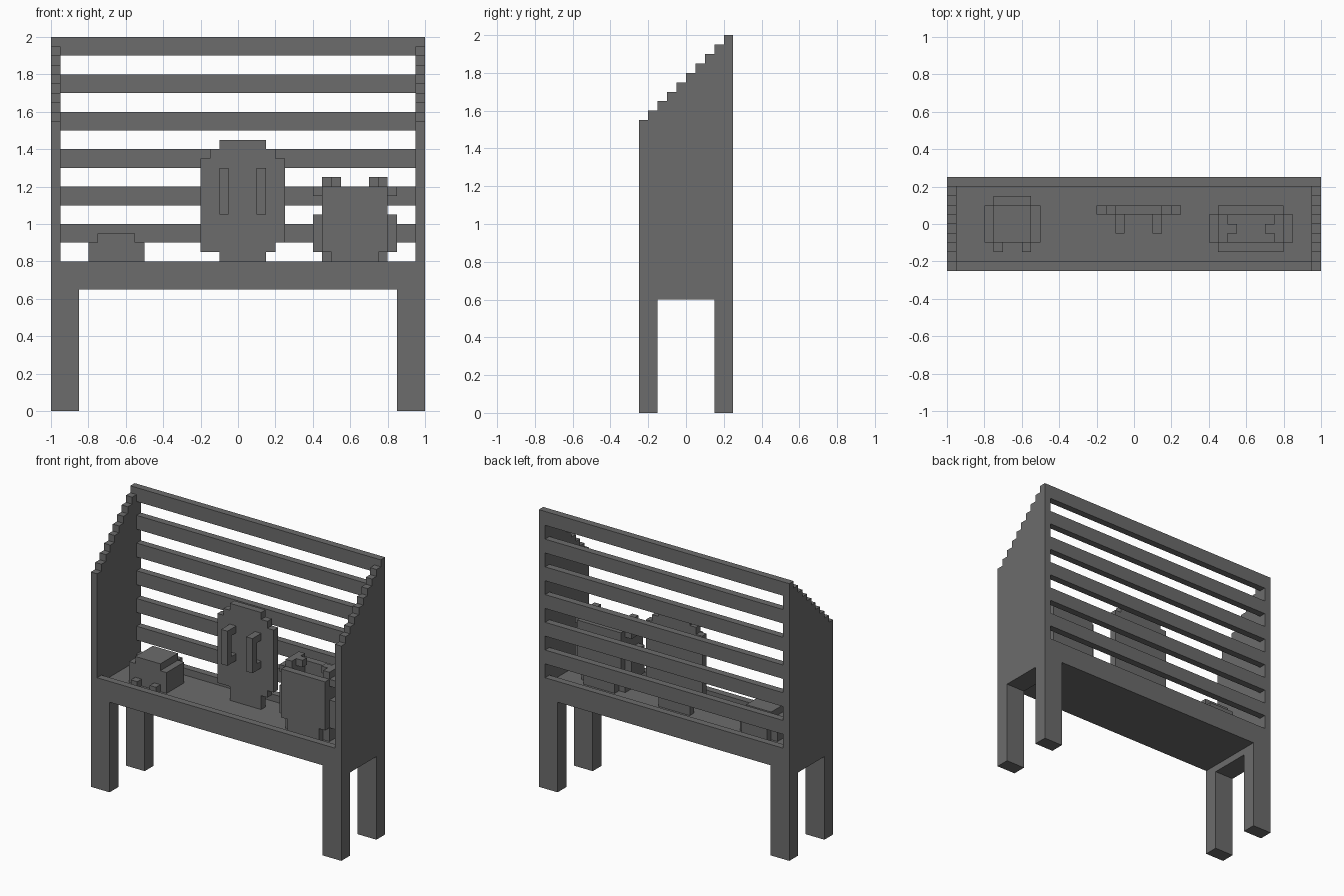
import bpy, bmesh, math

if "Cube" in bpy.data.objects:
    bpy.data.objects.remove(bpy.data.objects["Cube"])

U = 0.05  # block size: every part sits on this grid

grey = bpy.data.materials.new("dark_grey")
grey.diffuse_color = (0.15, 0.15, 0.15, 1)
grey.use_nodes = True
grey.node_tree.nodes["Principled BSDF"].inputs["Base Color"].default_value = grey.diffuse_color

SIDES = [((1, 0, 0), [(1, 0, 0), (1, 1, 0), (1, 1, 1), (1, 0, 1)]),
         ((-1, 0, 0), [(0, 0, 0), (0, 0, 1), (0, 1, 1), (0, 1, 0)]),
         ((0, 1, 0), [(0, 1, 0), (0, 1, 1), (1, 1, 1), (1, 1, 0)]),
         ((0, -1, 0), [(0, 0, 0), (1, 0, 0), (1, 0, 1), (0, 0, 1)]),
         ((0, 0, 1), [(0, 0, 1), (1, 0, 1), (1, 1, 1), (0, 1, 1)]),
         ((0, 0, -1), [(0, 0, 0), (0, 1, 0), (1, 1, 0), (1, 0, 0)])]


def part(name, *boxes):
    """Merge grid boxes (x0, x1, y0, y1, z0, z1) into one clean outer shell."""
    cells = {(x, y, z) for a, b, c, d, e, f in boxes
             for x in range(a, b) for y in range(c, d) for z in range(e, f)}
    bm = bmesh.new()
    verts = {}

    def vert(p):
        if p not in verts:
            verts[p] = bm.verts.new([v * U for v in p])
        return verts[p]

    for c in cells:
        for n, quad in SIDES:
            if tuple(c[i] + n[i] for i in range(3)) not in cells:
                bm.faces.new([vert(tuple(c[i] + q[i] for i in range(3))) for q in quad])
    bmesh.ops.dissolve_limit(bm, angle_limit=math.radians(1),
                             verts=bm.verts[:], edges=bm.edges[:])
    me = bpy.data.meshes.new(name)
    bm.to_mesh(me)
    bm.free()
    me.materials.append(grey)
    ob = bpy.data.objects.new(name, me)
    bpy.context.collection.objects.link(ob)
    return ob


def mirror(b, centre2=0):
    """The box and its mirror image; centre2 is twice the mirror plane's x."""
    return [b, (centre2 - b[1], centre2 - b[0], *b[2:])]


# Stand: two leg pairs joined by an end bar, each with a stepped side panel
for name, k in (("right", 0), ("left", 1)):
    boxes = [(17, 20, -5, -3, 0, 13), (17, 20, 3, 5, 0, 13), (17, 20, -3, 3, 12, 13)]
    part(name + "_legs", *[mirror(b)[k] for b in boxes])
    steps = [(19, 20, i - 5, i - 4, 13, 31 + i) for i in range(10)]
    part(name + "_side_panel", *[mirror(b)[k] for b in steps])

# Shelf tray with a low front and back lip
part("shelf_tray", (-19, 19, -5, 5, 13, 15), (-19, 19, -5, -4, 15, 16), (-19, 19, 4, 5, 15, 16))

# Back slats
for i in range(6):
    part(f"back_slat_{i + 1}", (-19, 19, 4, 5, 18 + 4 * i, 20 + 4 * i))

# Helmet on the left: body, raised crown, neck guard and two front tabs
part("helmet", (-16, -10, -2, 2, 15, 18), (-15, -11, -2, 2, 18, 19),
     (-15, -11, 2, 3, 15, 18), (-15, -14, -3, -2, 15, 16), (-12, -11, -3, -2, 15, 16))

# Rounded shield with two grips
part("shield", (-2, 3, 1, 2, 15, 29), (-3, 4, 1, 2, 17, 28), (-4, 4, 1, 2, 17, 18),
     (-4, 5, 1, 2, 18, 27))
for name, x in (("left_grip", -2), ("right_grip", 2)):
    part(name, (x, x + 1, -1, 0, 21, 26), (x, x + 1, 0, 1, 21, 22), (x, x + 1, 0, 1, 25, 26))

# Hollow chest armour: front and back plates, side walls, shoulder pieces
part("armour_plates", (9, 16, -3, -2, 17, 24), (10, 15, -3, -2, 15, 17),
     (9, 16, 1, 2, 17, 24), (10, 15, 1, 2, 15, 17),
     *mirror((9, 10, -2, 1, 15, 25), 25),     # side walls
     *mirror((8, 9, -2, 1, 17, 21), 25),      # lower side pads
     *mirror((8, 9, -2, 1, 23, 24), 25),      # shoulder edges
     *mirror((10, 11, -1, 0, 24, 25), 25))    # shoulder tabs
